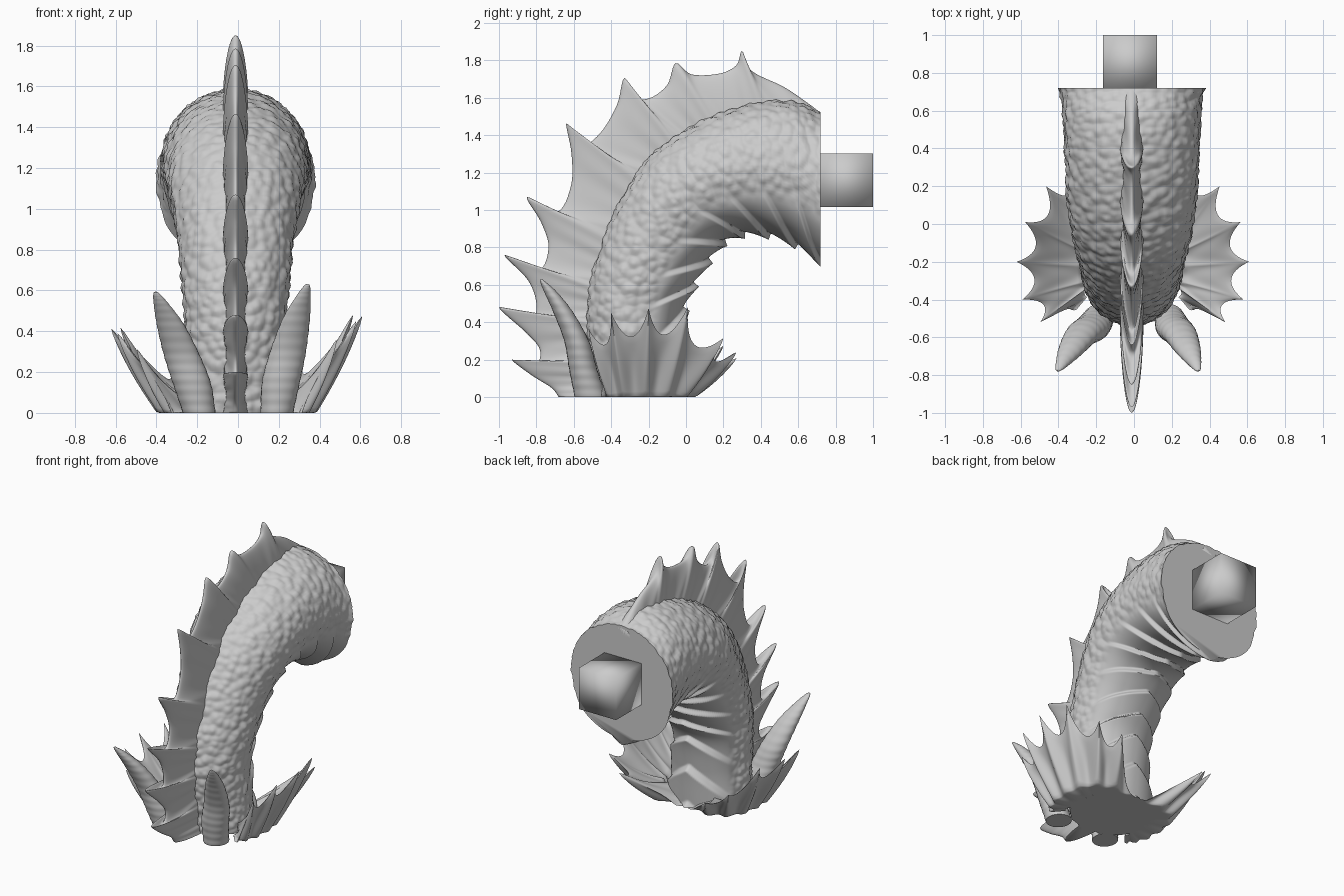
import bpy, bmesh, math
from mathutils import Vector, noise

if "Cube" in bpy.data.objects:
    bpy.data.objects.remove(bpy.data.objects["Cube"])

X0 = -0.012  # slight sideways offset of the neck


def spline(pts, n):
    """Catmull-Rom through points of any dimension, n samples per span."""
    p = [Vector(q) for q in pts]
    p = [p[0] * 2 - p[1]] + p + [p[-1] * 2 - p[-2]]
    out = []
    for k in range(1, len(p) - 2):
        a, b, c, d = p[k - 1:k + 3]
        for j in range(n):
            t = j / n
            out.append((b * 2 + (c - a) * t + (a * 2 - b * 5 + c * 4 - d) * t * t
                        + (b * 3 - a - c * 3 + d) * t ** 3) * 0.5)
    return out + [p[-2]]


def loft(name, rings, angle=50):
    """Closed rings skinned together and capped at both ends."""
    bm = bmesh.new()
    rows = [[bm.verts.new((p[0], p[1], max(0.0, p[2]))) for p in r] for r in rings]
    n = len(rows[0])
    for r, s in zip(rows, rows[1:]):
        for j in range(n):
            bm.faces.new((r[j], r[(j + 1) % n], s[(j + 1) % n], s[j]))
    bm.faces.new(rows[0])
    bm.faces.new(rows[-1])
    bmesh.ops.recalc_face_normals(bm, faces=bm.faces)
    me = bpy.data.meshes.new(name)
    bm.to_mesh(me)
    bm.free()
    ob = bpy.data.objects.new(name, me)
    bpy.context.collection.objects.link(ob)
    bpy.ops.object.select_all(action='DESELECT')
    ob.select_set(True)
    bpy.context.view_layer.objects.active = ob
    bpy.ops.object.shade_smooth_by_angle(angle=math.radians(angle))
    return ob


def smooth(t):
    t = min(1, max(0, t))
    return t * t * (3 - 2 * t)


# Neck stations: back y, z, throat y, z, half width
STEP = 32
neck = spline([
    (-.48, 0, -.02, 0, .27), (-.52, .25, -.04, .25, .25), (-.535, .45, -.04, .46, .25),
    (-.50, .68, .01, .60, .265), (-.395, .97, .09, .74, .285), (-.22, 1.26, .18, .85, .32),
    (.02, 1.45, .29, .90, .345), (.30, 1.56, .43, .90, .355), (.55, 1.585, .58, .85, .365),
    (.72, 1.525, .72, .755, .37)], STEP)

# Neck with voronoi scales and overlapping throat plates
rings = []
SIDES = 144
for i, (oy, oz, iy, iz, w) in enumerate(neck):
    u = i / STEP
    c = Vector((0, (oy + iy) / 2, (oz + iz) / 2))
    d = Vector((0, (oy - iy) / 2, (oz - iz) / 2))
    w += .02 * max(0, u - 8) ** 3
    ring = []
    for j in range(SIDES):
        a = 2 * math.pi * j / SIDES
        b = abs(math.pi - a)
        p = c + d * math.cos(a) + Vector((w * math.sin(a), 0, 0))
        belly = smooth((1.35 - b) / .4)
        f = (u + .8 * b) % 1.0
        saw = max(f, 1 - f / .16)
        plate = .045 * saw * smooth((1.5 - b) / 1.1) + .015 * max(0, 1 - b / .5)
        scale = .02 * (.5 - noise.voronoi(p * 20)[0][0])
        disp = plate * belly + scale * (1 - belly)
        p = c + d * math.cos(a) * (1 + disp / d.length)
        p.x = X0 + (w + disp) * math.sin(a)
        ring.append(p)
    rings.append(ring)
loft("scaly_neck", rings, 60)

# Dorsal fin edge (y, z): four points per spike, plus the root station of each spike
edge = spline([
    (.72, 1.52), (.64, 1.58), (.52, 1.66), (.35, 1.745),
    (.30, 1.85), (.27, 1.775), (.18, 1.73), (.03, 1.725),
    (-.055, 1.785), (-.10, 1.67), (-.19, 1.60), (-.27, 1.605),
    (-.33, 1.705), (-.37, 1.56), (-.46, 1.41), (-.57, 1.34),
    (-.64, 1.465), (-.612, 1.30), (-.615, 1.13), (-.69, .99),
    (-.85, 1.07), (-.775, .935), (-.735, .80), (-.79, .68),
    (-.97, .76), (-.845, .625), (-.80, .50), (-.83, .425),
    (-1, .48), (-.85, .34), (-.78, .25), (-.81, .165),
    (-.93, .2), (-.83, .12), (-.72, .05), (-.68, 0)], 6)
roots = spline([(9, 0), (7.4, 0), (6.4, 0), (5.6, 0), (4.7, 0), (3.6, 0), (2.6, 0), (1.7, 0),
                (.7, 0), (0, 0)], 24)
rings = []
ROWS = 16
for i, e in enumerate(edge):
    f = i / 24 if i <= 192 else 8 + (i - 192) / 18
    s = min(max(roots[round(f * 24)].x * STEP, 0), len(neck) - 1)
    k = min(int(s), len(neck) - 2)
    oy, oz, iy, iz, w = neck[k].lerp(neck[k + 1], s - k)
    r = Vector((oy, oz)).lerp(Vector((iy, iz)), .1)
    ridge = .5 + .5 * math.cos(2 * math.pi * f)
    left, right = [], []
    for j in range(ROWS + 1):
        v = 1 - (1 - j / ROWS) ** 1.5
        q = r.lerp(e, v)
        h = (.048 + .025 * ridge * (.5 + .5 * v)) * math.sqrt(1 - v * v) * (1 - .25 * v)
        h *= 1 + .04 * math.cos(8 * math.pi * f)
        left.append((X0 - h, q.x, q.y))
        if j < ROWS:
            right.append((X0 + h, q.x, q.y))
    rings.append(left + right[::-1])
loft("dorsal_fin", rings, 85)

# Webbed side fins: tips joined by scallops, fanned out from a curved foot
tips = [Vector(t) for t in [
    (.31, -.43, 0), (.49, -.52, .36), (.585, -.40, .45), (.615, -.20, .475), (.57, .01, .48),
    (.46, .20, .315), (.33, .27, .24), (.06, .0, 0)]]
foot = [Vector(t) for t in [
    (.27, -.42, 0), (.31, -.385, 0), (.335, -.32, 0), (.34, -.22, 0), (.325, -.12, 0),
    (.27, -.05, 0), (.17, -.02, 0), (.02, -.02, 0)]]
SEG = 16
base = spline(foot, SEG)


def web_edge(i):
    k = min(i // SEG, len(tips) - 2)
    t = i / SEG - k
    a, b = tips[k], tips[k + 1]
    pull = .12 if k in (0, len(tips) - 2) else .3
    m = ((a + b) / 2).lerp((foot[k] + foot[k + 1]) / 2, pull)
    c = m * 2 - (a + b) / 2
    return a * (1 - t) ** 2 + c * 2 * t * (1 - t) + b * t * t


for name, side, tall in (("right_side_fin", 1, 1), ("left_side_fin", -1, .87)):
    rings = []
    last = len(base) - 1
    for i, b in enumerate(base):
        e = web_edge(i)
        along = base[min(i + 1, last)] - base[max(i - 1, 0)]
        rise = e - b
        if i < SEG or i > last - SEG:
            rise = rise + Vector((0, 0, .15))
        n = along.cross(rise).normalized()
        ridge = math.cos(2 * math.pi * i / SEG)
        flesh = .07 * smooth(min(i, last - i) / SEG)  # inner side swells to meet the neck
        front, back = [], []
        for j in range(ROWS + 1):
            v = j / ROWS
            p = b.lerp(e, v) + n * .012 * ridge * math.sin(math.pi * v)
            h = (.036 + .008 * ridge) * (1 - v) ** .6
            for row, s in ((front, 1), (back, -1)):
                if s > 0 or j < ROWS:
                    q = p + n * s * (h + (flesh * (1 - v) ** 2.5 if s < 0 else 0))
                    z = q.z * tall if j else 0
                    row.append((X0 * .5 + q.x * side, q.y, z))
        rings.append(front + back[::-1])
    loft(name, rings, 75)

# Ringed horns at the front: x, y, z, x radius, y radius
horn = spline([
    (.19, -.51, 0, .08, .085), (.21, -.55, .15, .093, .075), (.245, -.585, .30, .088, .066),
    (.285, -.66, .46, .067, .052), (.32, -.73, .57, .036, .032), (.337, -.768, .62, .016, .012),
    (.34, -.773, .632, .003, .003)], 16)
for name, side, tall, spread in (("right_horn", 1, 1, 0), ("left_horn", -1, .94, .10)):
    rings = []
    for i, (x, y, z, rx, ry) in enumerate(horn):
        g = 1 + .012 * math.sin(i * 1.1)
        rings.append([(side * (x + spread * z + rx * g * math.cos(a)), y + ry * g * math.sin(a), z * tall)
                      for a in [2 * math.pi * j / 24 for j in range(24)]])
    loft(name, rings)

# Square mounting peg at the cut end, softly shaded
peg = [[(-.02 + .143 * sx, y, 1.16 + .143 * sz)
        for sx, sz in ((-1, -1), (1, -1), (1, 1), (-1, 1))] for y in (.71, 1.0)]
loft("mounting_peg", peg, 100)
